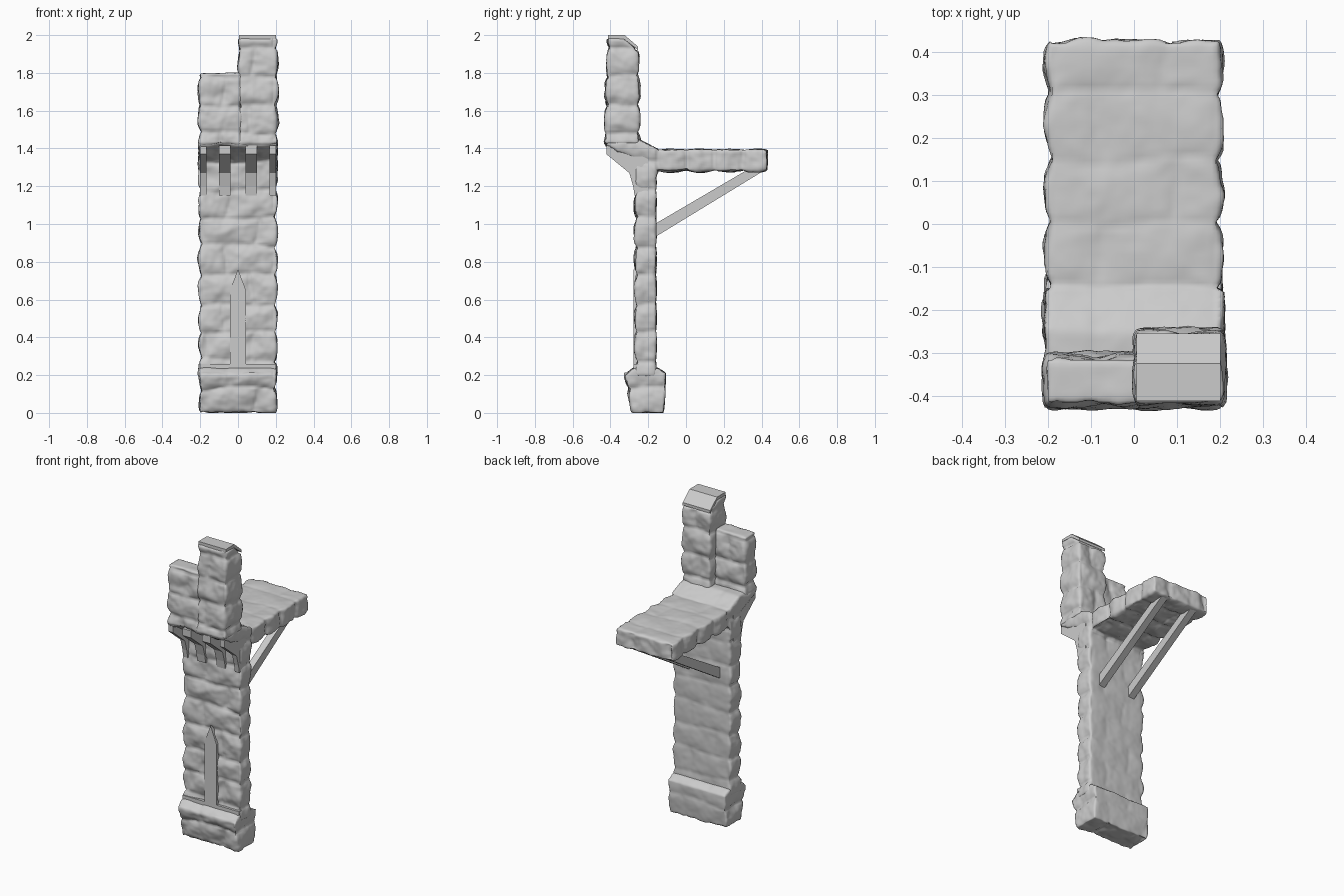
import bpy, bmesh, math
from mathutils import Vector, noise

old = bpy.data.objects.get("Cube")
if old:
    bpy.data.objects.remove(old, do_unlink=True)

stone = bpy.data.materials.new("grey_stone")
stone.use_nodes = True
grey = (0.6, 0.6, 0.6, 1)
stone.diffuse_color = grey
stone.node_tree.nodes["Principled BSDF"].inputs["Base Color"].default_value = grey


def prism(name, profile, lo, hi, axis="x"):
    """Extrude a profile (y,z along x, or x,z along y) from lo to hi."""
    bm = bmesh.new()

    def place(p, t):
        return (t, p[0], p[1]) if axis == "x" else (p[0], t, p[1])
    face = bm.faces.new([bm.verts.new(place(p, lo)) for p in profile])
    ext = bmesh.ops.extrude_face_region(bm, geom=[face])
    for v in ext["geom"]:
        if isinstance(v, bmesh.types.BMVert):
            if axis == "x":
                v.co.x = hi
            else:
                v.co.y = hi
    bmesh.ops.recalc_face_normals(bm, faces=bm.faces)
    bmesh.ops.triangulate(bm, faces=[f for f in bm.faces if len(f.verts) > 4])
    mesh = bpy.data.meshes.new(name)
    bm.to_mesh(mesh)
    bm.free()
    mesh.materials.append(stone)
    obj = bpy.data.objects.new(name, mesh)
    bpy.context.collection.objects.link(obj)
    return obj


def bulge(t):
    return abs(math.sin(math.pi * t)) ** 0.5


def stone_offset(p, n):
    """Rounded stone courses plus rough noise."""
    on_deck = p.y > -0.15 and p.z > 1.25
    row = (p.y if on_deck else p.z + 0.02) / 0.15
    row += 0.15 * noise.noise(p * 5)
    block = bulge(row)
    if abs(n.x) < 0.5:
        u = p.x / 0.27 + (0.25 if math.floor(row) % 2 else 0.7)
        block = min(block, bulge(u + 0.2 * noise.noise(p * 4)))
    d = 0.02 * (block - 0.7) + 0.009 * noise.noise(p * 14) + 0.004 * noise.noise(p * 35)
    if n.z > 0.7 or (n.y > 0.7 and p.z < 1.25):
        d *= 0.35
    return d


def rock(name, profile, lo, hi):
    """Dense rounded prism pushed out into rough masonry."""
    obj = prism(name, profile, lo, hi)
    remesh = obj.modifiers.new("remesh", "REMESH")
    remesh.mode = "VOXEL"
    remesh.voxel_size = 0.011
    soft = obj.modifiers.new("soften", "SMOOTH")
    soft.iterations = 4
    deps = bpy.context.evaluated_depsgraph_get()
    mesh = bpy.data.meshes.new_from_object(obj.evaluated_get(deps))
    obj.modifiers.clear()
    obj.data = mesh
    mesh.name = name
    mesh.materials.clear()
    mesh.materials.append(stone)
    moved = [v.co + v.normal * stone_offset(v.co, Vector(v.normal)) for v in mesh.vertices]
    for v, co in zip(mesh.vertices, moved):
        co.z = max(co.z, 0)
        v.co = co
    for f in mesh.polygons:
        f.use_smooth = True
        f.material_index = 0
    mesh.update()
    return obj


# Footing block
rock("footing", [(-0.28, 0), (-0.12, 0), (-0.11, 0.1), (-0.11, 0.21), (-0.15, 0.24),
                 (-0.28, 0.24), (-0.325, 0.2)], -0.2, 0.2)

# Wall, overhanging shoulder and walkway in one section
rock("wall_and_walkway", [(-0.267, 0.19), (-0.157, 0.19), (-0.157, 1.28), (0.43, 1.28),
                          (0.43, 1.395), (-0.15, 1.395), (-0.25, 1.45), (-0.425, 1.45),
                          (-0.425, 1.42), (-0.28, 1.34), (-0.267, 1.28)], -0.203, 0.203)

# Parapet: low and tall merlons
rock("low_merlon", [(-0.43, 1.42), (-0.3, 1.42), (-0.31, 1.8), (-0.42, 1.8)], -0.207, 0.02)
rock("tall_merlon", [(-0.43, 1.42), (-0.245, 1.42), (-0.253, 1.92), (-0.33, 1.985),
                     (-0.415, 1.985)], 0.005, 0.207)

# Sloped cap slab on the tall merlon
prism("merlon_cap", [(-0.412, 1.98), (-0.412, 2), (-0.325, 2), (-0.255, 1.94),
                     (-0.255, 1.922), (-0.33, 1.98)], 0.006, 0.202)

# Corbels under the parapet
corbel = [(-0.422, 1.415), (-0.422, 1.37), (-0.3, 1.27), (-0.28, 1.2), (-0.272, 1.15),
          (-0.2, 1.15), (-0.2, 1.415)]
for side, label in ((-1, "right"), (1, "left")):
    for kind, a, b in (("inner", 0.04, 0.1), ("outer", 0.168, 0.2)):
        prism(f"{label}_{kind}_corbel", corbel, *sorted((side * a, side * b)))
    # Diagonal timber under the walkway
    prism(f"{label}_brace", [(-0.165, 0.93), (-0.165, 1), (0.33, 1.29), (0.425, 1.29)],
          side * 0.11 - 0.022, side * 0.11 + 0.022)

# Pointed slit panel and the band at the foot of the wall
prism("slit_panel", [(-0.042, 0.24), (0.042, 0.24), (0.042, 0.65), (0, 0.76), (-0.042, 0.65)],
      -0.279, -0.25, "y")
prism("foot_band", [(-0.2, 0.215), (0.2, 0.215), (0.2, 0.26), (-0.2, 0.26)],
      -0.277, -0.25, "y")
